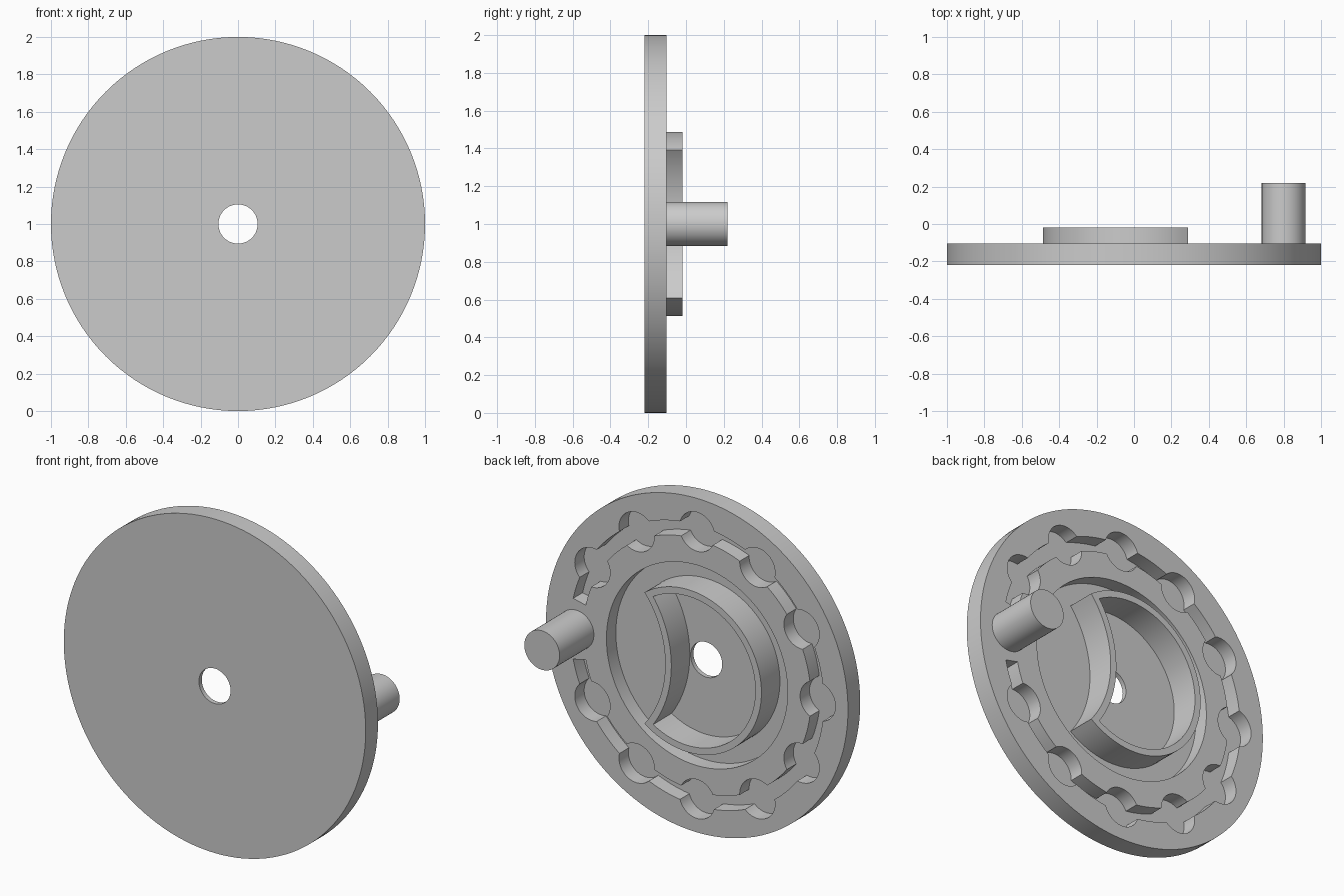
import bpy
import bmesh
from math import sin, cos, acos, atan2, radians, pi, tau

cube = bpy.data.objects.get("Cube")
if cube:
    bpy.data.objects.remove(cube)

# Depths along y
FRONT, FLOOR, BACK, RIM, PIN_END = -0.22, -0.193, -0.104, -0.018, 0.22
PITCH, POCKET = 0.8, 0.117      # pocket circle radius, pocket radius

grey = bpy.data.materials.new("light grey")
grey.use_nodes = True
grey.diffuse_color = (0.6, 0.6, 0.6, 1)
grey.node_tree.nodes["Principled BSDF"].inputs["Base Color"].default_value = (0.6, 0.6, 0.6, 1)


def span(a, b, n):
    return [a + (b - a) * i / n for i in range(n + 1)]


def circle(r, n, cx=0):
    return [(cx + r * cos(tau * i / n), r * sin(tau * i / n)) for i in range(n)]


def solid(name, outline, y0, y1, inner=None):
    """Extrude an x-z outline along y; an inner outline makes it a hollow wall."""
    bm = bmesh.new()

    def loop(points, y):
        return [bm.verts.new((x, y, z + 1)) for x, z in points]

    def bridge(a, b):
        for i in range(len(a)):
            j = (i + 1) % len(a)
            bm.faces.new((a[i], a[j], b[j], b[i]))

    a, b = loop(outline, y0), loop(outline, y1)
    bridge(a, b)
    if inner:
        c, d = loop(inner, y0), loop(inner, y1)
        bridge(c, d)
        bridge(a, c)
        bridge(b, d)
    else:
        bm.faces.new(a)
        bm.faces.new(b)
    bmesh.ops.recalc_face_normals(bm, faces=bm.faces)
    mesh = bpy.data.meshes.new(name)
    bm.to_mesh(mesh)
    bm.free()
    mesh.materials.append(grey)
    obj = bpy.data.objects.new(name, mesh)
    bpy.context.collection.objects.link(obj)
    return obj


def activate(obj):
    bpy.ops.object.select_all(action='DESELECT')
    obj.select_set(True)
    bpy.context.view_layer.objects.active = obj


def cut(obj, cutter):
    cutter.hide_render = True
    mod = obj.modifiers.new("cut", 'BOOLEAN')
    mod.operation, mod.solver, mod.object = 'DIFFERENCE', 'EXACT', cutter
    activate(obj)
    bpy.ops.object.modifier_apply(modifier=mod.name)
    bpy.data.objects.remove(cutter)


def scalloped_edge(r, outer):
    """One side of the open groove, bulging around each of the eleven pockets."""
    t = acos((r * r - PITCH ** 2 - POCKET ** 2) / (2 * PITCH * POCKET))
    arc = span(-t, t, 20) if outer else span(tau - t, t, 20)
    points = []
    for k in range(12):
        base = radians(30 * k)
        if k:
            for s in arc:
                x, z = PITCH + POCKET * cos(s), POCKET * sin(s)
                points.append((x * cos(base) - z * sin(base), x * sin(base) + z * cos(base)))
        start = 12.5 if k == 0 else 10
        end = 17.5 if k == 11 else 20
        for g in span(start, end, 5):
            points.append((r * cos(base + radians(g)), r * sin(base + radians(g))))
    return points


def crescent(r, bite, cx=0.78):
    """Circle with a concave bite taken from its +x side."""
    tip = acos((r * r + cx * cx - bite * bite) / (2 * cx * r))
    big = [(r * cos(a), r * sin(a)) for a in span(tip, tau - tip, 64)]
    half = pi - atan2(r * sin(tip), r * cos(tip) - cx)
    concave = [(cx + bite * cos(a), bite * sin(a)) for a in span(pi + half, pi - half, 32)]
    return big + concave[1:-1]


# Disc with central recess, axle hole and pocketed groove
disc = solid("drive_disc", circle(1, 128), FRONT, BACK)
cut(disc, solid("recess_cutter", circle(0.6, 96), FLOOR, 0.1))
cut(disc, solid("hole_cutter", circle(0.105, 48), -0.4, 0.1))
groove = scalloped_edge(0.84, True) + scalloped_edge(0.755, False)[::-1]
cut(disc, solid("groove_cutter", groove, FLOOR, 0.1))

# Thin crescent wall standing in the recess
wall = solid("crescent_wall", crescent(0.487, 0.63), FLOOR - 0.005, RIM, crescent(0.447, 0.67))

# Drive pin
pin = solid("drive_pin", circle(POCKET, 48, PITCH), BACK - 0.02, PIN_END)

for part in (disc, wall, pin):
    activate(part)
    bpy.ops.object.shade_smooth_by_angle(angle=radians(30))
